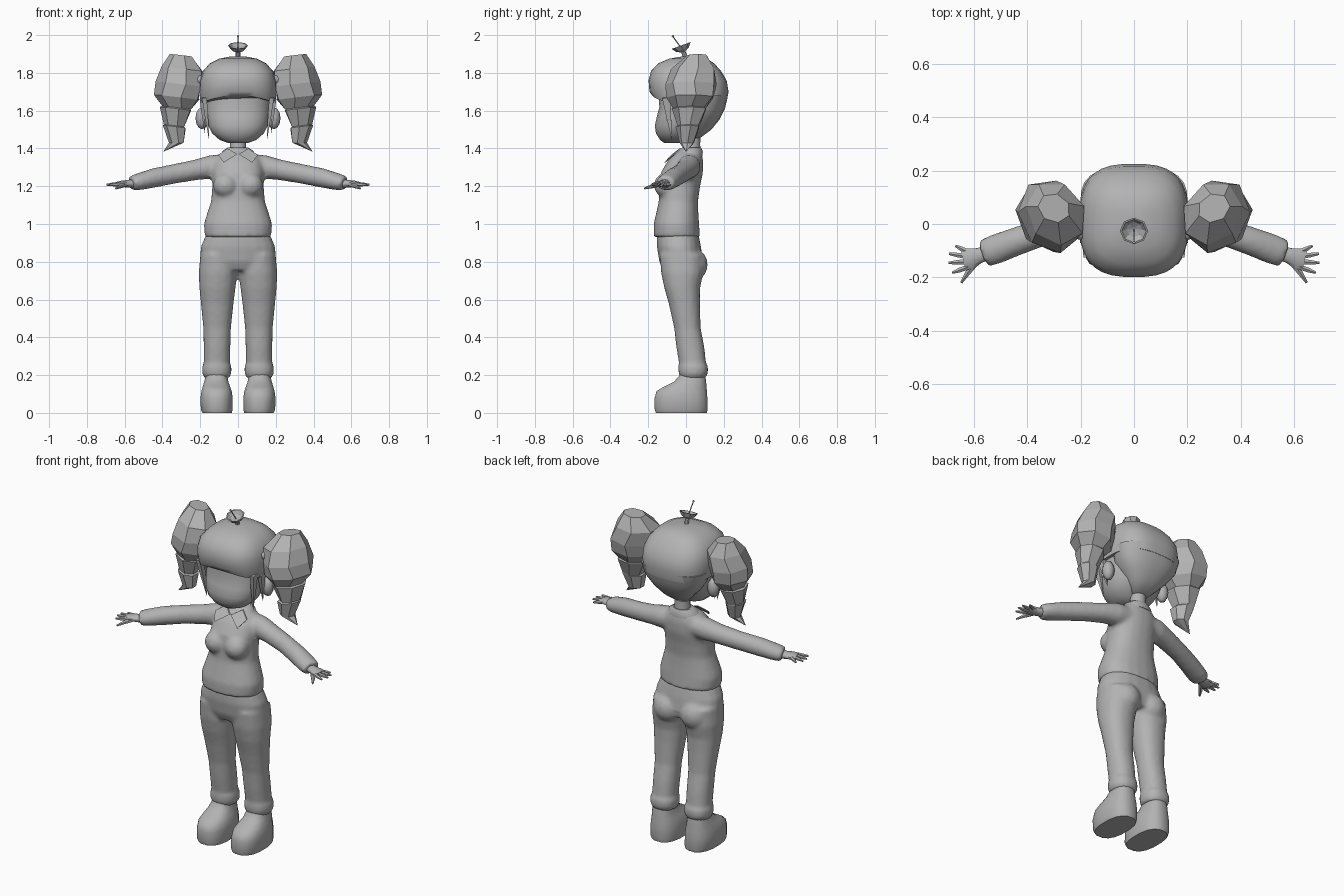
import bpy, bmesh, math
from mathutils import Vector, Matrix

grey = bpy.data.materials.new("plain grey")
grey.diffuse_color = (0.45, 0.45, 0.45, 1)


def superellipse(n, power):
    """Unit outline points with rounded corners."""
    for i in range(n):
        a = 2 * math.pi * (i + 0.5) / n
        c, s = math.cos(a), math.sin(a)
        yield (math.copysign(abs(c) ** (2 / power), c), math.copysign(abs(s) ** (2 / power), s))


def skin(bm, rings):
    """Bridge rings of points and cap both ends."""
    loops = [[bm.verts.new(p) for p in r] for r in rings]
    n = len(loops[0])
    for a, b in zip(loops, loops[1:]):
        for i in range(n):
            bm.faces.new((a[i], a[(i + 1) % n], b[(i + 1) % n], b[i]))
    bm.faces.new(loops[0])
    bm.faces.new(loops[-1])


def stack(bm, rows, n=20, power=2.3, side=1):
    """Horizontal rings given as (z, x_min, x_max, y_front, y_back)."""
    skin(bm, [[(side * ((x0 + x1) / 2 + u * (x1 - x0) / 2), (y0 + y1) / 2 + v * (y1 - y0) / 2, z)
               for u, v in superellipse(n, power)] for z, x0, x1, y0, y1 in rows])


def body(bm, rows, n=20, power=2.3):
    """Symmetric stack given as (z, half_width, y_front, y_back)."""
    stack(bm, [(z, -w, w, y0, y1) for z, w, y0, y1 in rows], n, power)


def tube(bm, path, n=12, side=1):
    """Tube along path points (x, y, z, radius_flat, radius_up)."""
    pts = [Vector(p[:3]) for p in path]
    rings = []
    for i, p in enumerate(path):
        d = (pts[min(i + 1, len(pts) - 1)] - pts[max(i - 1, 0)]).normalized()
        ref = Vector((0, 1, 0)) if abs(d.z) > 0.8 else Vector((0, 0, 1))
        flat = d.cross(ref).normalized()
        up = flat.cross(d)
        ring = [pts[i] + flat * u * p[3] + up * v * p[4] for u, v in superellipse(n, 2)]
        rings.append([(side * q.x, q.y, q.z) for q in ring])
    skin(bm, rings)


def ball(bm, centre, radii, seg=14, rings=10):
    bmesh.ops.create_uvsphere(bm, u_segments=seg, v_segments=rings, radius=1,
                              matrix=Matrix.Translation(centre) @ Matrix.Diagonal((*radii, 1)))


def finish(name, bm, angle=50, blend=0):
    bmesh.ops.recalc_face_normals(bm, faces=bm.faces[:])
    me = bpy.data.meshes.new(name)
    bm.to_mesh(me)
    bm.free()
    me.materials.append(grey)
    ob = bpy.data.objects.new(name, me)
    bpy.context.collection.objects.link(ob)
    if blend:  # fuse overlapping volumes into one soft surface
        m = ob.modifiers.new("fuse", 'REMESH')
        m.mode, m.voxel_size, m.use_smooth_shade = 'VOXEL', blend, True
        s = ob.modifiers.new("soften", 'SMOOTH')
        s.factor, s.iterations = 0.5, 5
    elif angle:
        bpy.ops.object.select_all(action='DESELECT')
        ob.select_set(True)
        bpy.context.view_layer.objects.active = ob
        bpy.ops.object.shade_smooth_by_angle(angle=math.radians(angle))
    return ob


SIDES = ((1, "left"), (-1, "right"))

# Sweater: torso, bust and sleeves
bm = bmesh.new()
body(bm, [(.93, .177, -.172, .075), (1.0, .182, -.172, .07), (1.06, .163, -.158, .066),
          (1.12, .143, -.145, .064), (1.2, .137, -.142, .075), (1.27, .137, -.135, .09),
          (1.33, .13, -.10, .092), (1.37, .10, -.065, .085), (1.395, .06, -.03, .075)])
for s, _ in SIDES:
    ball(bm, (s * .066, -.105, 1.205), (.068, .066, .066))
    tube(bm, [(.06, .02, 1.31, .06, .06), (.14, .015, 1.302, .062, .064), (.22, 0, 1.287, .057, .055),
              (.34, -.03, 1.265, .052, .052), (.44, -.065, 1.245, .054, .052),
              (.52, -.095, 1.225, .057, .046), (.565, -.112, 1.215, .053, .04)], 14, s)
finish("sweater", bm, blend=.012)

# Trousers: pelvis, seat and legs with cuffs
bm = bmesh.new()
body(bm, [(.755, .19, -.12, .08), (.8, .203, -.142, .09), (.88, .198, -.155, .08),
          (.94, .172, -.155, .068), (.96, .16, -.145, .06)])
for s, _ in SIDES:
    ball(bm, (s * .088, .036, .785), (.085, .08, .085))
    stack(bm, [(.84, .01, .2, -.14, .09), (.74, .002, .209, -.132, .092), (.66, .013, .205, -.115, .075),
               (.58, .023, .197, -.092, .074), (.45, .037, .184, -.063, .078), (.35, .04, .182, -.052, .097),
               (.26, .042, .182, -.037, .107), (.248, .034, .19, -.042, .117), (.21, .034, .19, -.04, .117),
               (.185, .045, .178, -.03, .105)], 18, 2.2, s)
finish("trousers", bm, blend=.011)

# Shoes with flat soles
for s, label in SIDES:
    bm = bmesh.new()
    stack(bm, [(0, .032, .19, -.162, .112), (.018, .027, .198, -.168, .117), (.08, .027, .2, -.168, .115),
               (.115, .032, .195, -.158, .113), (.138, .04, .188, -.12, .11), (.165, .05, .18, -.065, .108),
               (.195, .055, .172, -.038, .103), (.22, .058, .17, -.03, .1)], 16, 2.5, s)
    finish(label + "_shoe", bm)

# Hands: palm, four fingers and thumb
for s, label in SIDES:
    bm = bmesh.new()
    tube(bm, [(.55, -.108, 1.214, .03, .025), (.58, -.118, 1.213, .03, .02),
              (.615, -.13, 1.213, .042, .017), (.64, -.136, 1.211, .036, .013)], 10, s)
    for x, y, z in ((.682, -.183, 1.207), (.696, -.146, 1.208), (.694, -.112, 1.208), (.67, -.082, 1.206)):
        base = Vector((.622, -.132 + (y + .13) * .55, 1.212))
        tip = Vector((x, y, z))
        mid = base.lerp(tip, .55)
        tube(bm, [(*base, .011, .011), (*mid, .01, .01), (*tip, .005, .005)], 6, s)
    tube(bm, [(.59, -.14, 1.21, .014, .012), (.622, -.18, 1.2, .012, .011), (.648, -.22, 1.188, .005, .005)], 6, s)
    finish(label + "_hand", bm)

# Neck
bm = bmesh.new()
tube(bm, [(0, .03, 1.36, .05, .05), (0, .032, 1.42, .043, .043), (0, .035, 1.5, .043, .043)], 14)
finish("neck", bm)

# Collar band with two pointed front flaps
bm = bmesh.new()
body(bm, [(1.36, .098, -.058, .09), (1.385, .085, -.045, .09), (1.405, .056, -.02, .08)], 16, 2)
for s, _ in SIDES:
    skin(bm, [[(s * x, y + d, z) for x, y, z in ((.055, -.026, 1.4), (.004, -.066, 1.37),
                                                (.075, -.108, 1.325), (.105, -.06, 1.365))]
              for d in (0, -.008)])
finish("collar", bm, 35)

# Head and ears
bm = bmesh.new()
body(bm, [(1.428, .05, -.115, 0), (1.445, .098, -.138, .03), (1.48, .138, -.16, .07), (1.52, .158, -.166, .1),
          (1.57, .169, -.155, .12), (1.62, .173, -.142, .14), (1.72, .175, -.15, .15)], 24, 2.3)
finish("head", bm)
for s, label in SIDES:
    bm = bmesh.new()
    ball(bm, (s * .19, .01, 1.56), (.035, .034, .058), 8, 6)
    finish(label + "_ear", bm)

# Hair cap with a fringe arched over the face
bm = bmesh.new()
body(bm, [(1.64, .199, -.178, .215), (1.7, .206, -.194, .226), (1.76, .203, -.199, .216),
          (1.81, .186, -.186, .186), (1.85, .15, -.148, .15), (1.875, .1, -.09, .112),
          (1.887, .04, -.02, .06)], 32, 2.8)
for v in bm.verts:
    if v.co.z < 1.65 and v.co.y < -.05:
        v.co.z += .04 * (1 - (v.co.x / .2) ** 2)
finish("hair_cap", bm)

# Hair at the back of the head, narrowing to the nape
bm = bmesh.new()
body(bm, [(1.455, .045, .02, .075), (1.5, .09, .005, .135), (1.55, .138, -.01, .176),
          (1.61, .183, -.02, .207), (1.68, .2, -.02, .222)], 24, 2.4)
finish("back_hair", bm)

for s, label in SIDES:
    # Thin strands beside the face
    bm = bmesh.new()
    for top, bottom in (((.178, -.105, 1.67), (.153, -.075, 1.445)), ((.19, -.05, 1.66), (.175, -.015, 1.48))):
        mid = Vector(top).lerp(Vector(bottom), .45)
        tube(bm, [(*top, .018, .03), (*mid, .012, .018), (*bottom, .001, .001)], 4, s)
    finish(label + "_side_strand", bm, 0)

    # Faceted pigtail in stepped tiers: x, y, z, radius across, radius deep
    tiers = [(.3, .06, 1.893, .06, .055), (.292, .04, 1.82, .112, .12), (.312, .03, 1.74, .123, .14),
             (.322, .025, 1.67, .122, .13), (.322, .02, 1.615, .078, .09), (.328, .02, 1.61, .085, .095),
             (.337, .015, 1.52, .055, .06), (.335, .01, 1.515, .062, .065), (.325, .005, 1.43, .04, .04),
             (.392, 0, 1.385, .002, .002)]
    bm = bmesh.new()
    rings = []
    for i, (x, y, z, rx, ry) in enumerate(tiers):
        ring = []
        for k in range(7):
            a = 2 * math.pi * k / 7 + 1.0 + .12 * (i % 2)
            u, v = rx * math.cos(a), ry * math.sin(a)
            ring.append((s * (x + u + .15 * v), y + v, z + (.12 * u if i < 8 else 0)))
        rings.append(ring)
    skin(bm, rings)
    finish(label + "_pigtail", bm, 0)

    # Beads holding the pigtail
    bm = bmesh.new()
    for y, z in ((.06, 1.765), (-.04, 1.765), (.01, 1.73)):
        ball(bm, (s * .203, y, z), (.02, .02, .022), 8, 6)
    finish(label + "_hair_beads", bm)

# Tilted dish on top of the head, hollow, with a thin aerial
bm = bmesh.new()
tilt = Matrix.Translation((0, -.008, 1.895)) @ Matrix.Rotation(math.radians(20), 4, 'X')
profile = [(.012, -.02), (.012, .018), (.036, .03), (.053, .053), (.046, .053), (.03, .037), (.006, .03)]
skin(bm, [[tilt @ Vector((r * math.cos(k * math.pi / 4), r * math.sin(k * math.pi / 4), h))
           for k in range(8)] for r, h in profile])
finish("dish", bm, 0)
bm = bmesh.new()
tube(bm, [(0, -.02, 1.925, .003, .003), (0, -.07, 1.993, .003, .003)], 6)
ball(bm, (0, -.07, 1.994), (.006, .006, .006), 8, 6)
finish("aerial", bm)
